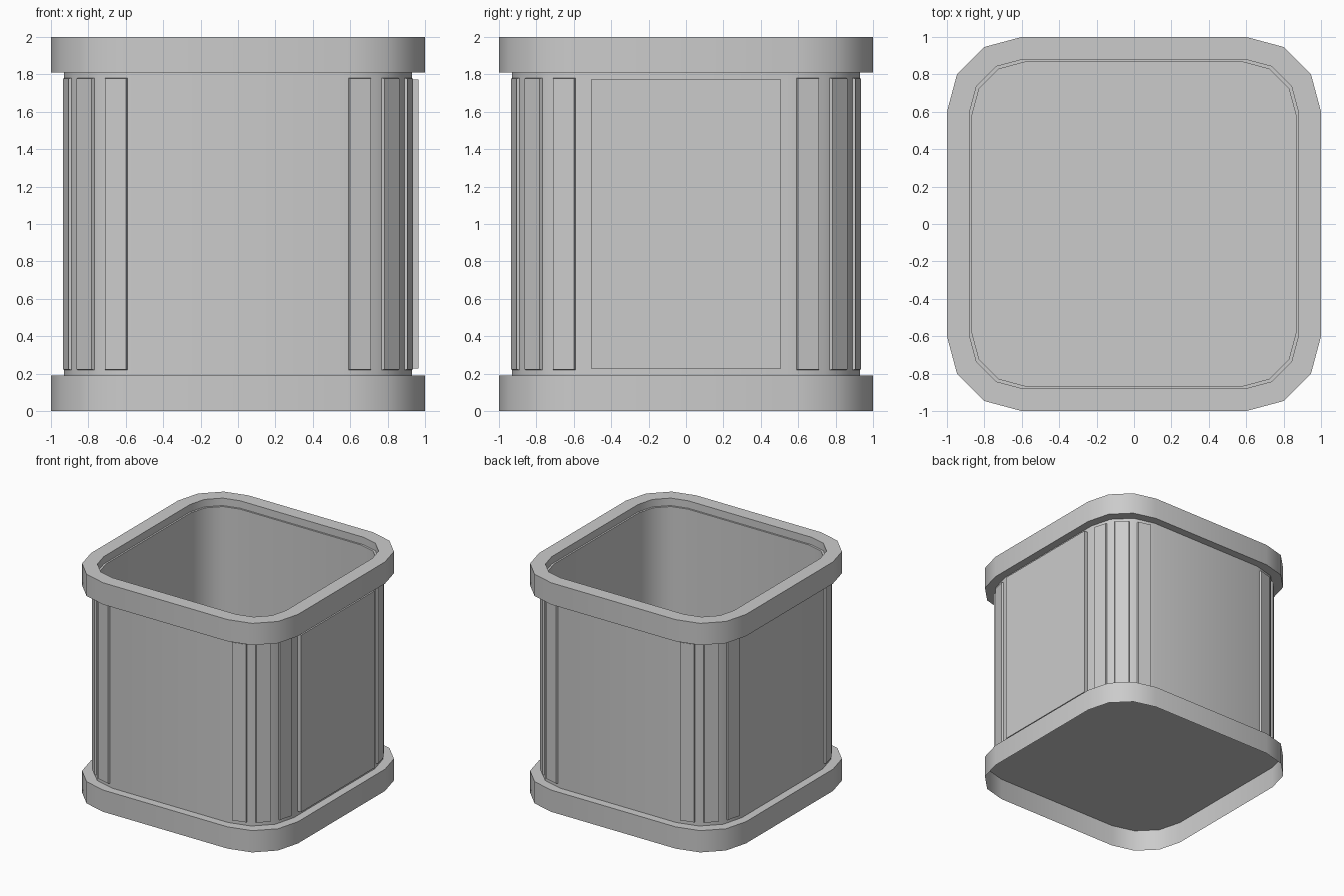
import bpy, bmesh, math
from mathutils import Matrix, Vector

if "Cube" in bpy.data.objects:
    bpy.data.objects.remove(bpy.data.objects["Cube"])


def outline(half, radius, seg=3):
    """Rounded square, counter-clockwise, as (x, y) pairs."""
    c = half - radius
    pts = []
    for k, (sx, sy) in enumerate([(1, 1), (-1, 1), (-1, -1), (1, -1)]):
        for i in range(seg + 1):
            a = math.radians(90 * k + 90 * i / seg)
            pts.append((sx * c + radius * math.cos(a), sy * c + radius * math.sin(a)))
    return pts


def finish(bm, name, smooth=True):
    mesh = bpy.data.meshes.new(name)
    bm.to_mesh(mesh)
    bm.free()
    ob = bpy.data.objects.new(name, mesh)
    bpy.context.collection.objects.link(ob)
    if smooth:
        bpy.ops.object.select_all(action='DESELECT')
        ob.select_set(True)
        bpy.context.view_layer.objects.active = ob
        bpy.ops.object.shade_smooth_by_angle(angle=math.radians(40))
    return ob


def loft(name, levels, loop=False, caps=False):
    """Skin a list of (half, radius, z) outlines, listed upward on the outside."""
    bm = bmesh.new()
    rings = [[bm.verts.new((x, y, z)) for x, y in outline(h, r)] for h, r, z in levels]
    pairs = list(zip(rings, rings[1:]))
    if loop:
        pairs.append((rings[-1], rings[0]))
    for a, b in pairs:
        n = len(a)
        for i in range(n):
            j = (i + 1) % n
            bm.faces.new((a[i], a[j], b[j], b[i]))
    if caps:
        bm.faces.new(rings[0][::-1])
        bm.faces.new(rings[-1])
    return finish(bm, name)


def plate(bm, centre, angle, width, height, depth, taper):
    """Thin plate facing outward at the given angle, slightly tapered."""
    geo = bmesh.ops.create_cube(bm, size=1)
    for v in geo['verts']:
        t = taper if v.co.x > 0 else 0
        v.co = Vector((v.co.x * depth,
                       math.copysign(width / 2 - t, v.co.y),
                       math.copysign(height / 2 - t, v.co.z)))
    m = Matrix.Translation(centre) @ Matrix.Rotation(angle, 4, 'Z')
    bmesh.ops.transform(bm, matrix=m, verts=geo['verts'])


BODY, RAD = .93, .372

# Top rim is a solid ring, bottom rim is a skirt that is open underneath
loft("top_rim", [(1, .4, 1.81), (1, .4, 2), (.88, .285, 2), (.88, .285, 1.81)], loop=True)
loft("bottom_rim", [(1, .4, 0), (1, .4, .19), (BODY, RAD, .19)])

# Open-topped body with a floor
loft("body", [(BODY, RAD, .19), (BODY, RAD, 1.935),
              (.865, .28, 1.935), (.865, .28, .2)], caps=True)

# Three raised plates on every rounded corner
bm = bmesh.new()
apothem = RAD * math.cos(math.radians(15))
for k in range(4):
    diag = math.radians(45 + 90 * k)
    c = (BODY - RAD) * math.sqrt(2)
    mid = Vector((c * math.cos(diag), c * math.sin(diag), 1.0))
    for d in (-30, 0, 30):
        a = diag + math.radians(d)
        plate(bm, mid + Vector((math.cos(a), math.sin(a), 0)) * apothem,
              a, .131, 1.568, .032, .007)
finish(bm, "corner_plates", smooth=False)

# Flat panel on the right side
bm = bmesh.new()
plate(bm, Vector((.942, 0, 1.0)), 0, 1.015, 1.545, .045, 0)
finish(bm, "side_panel", smooth=False)
